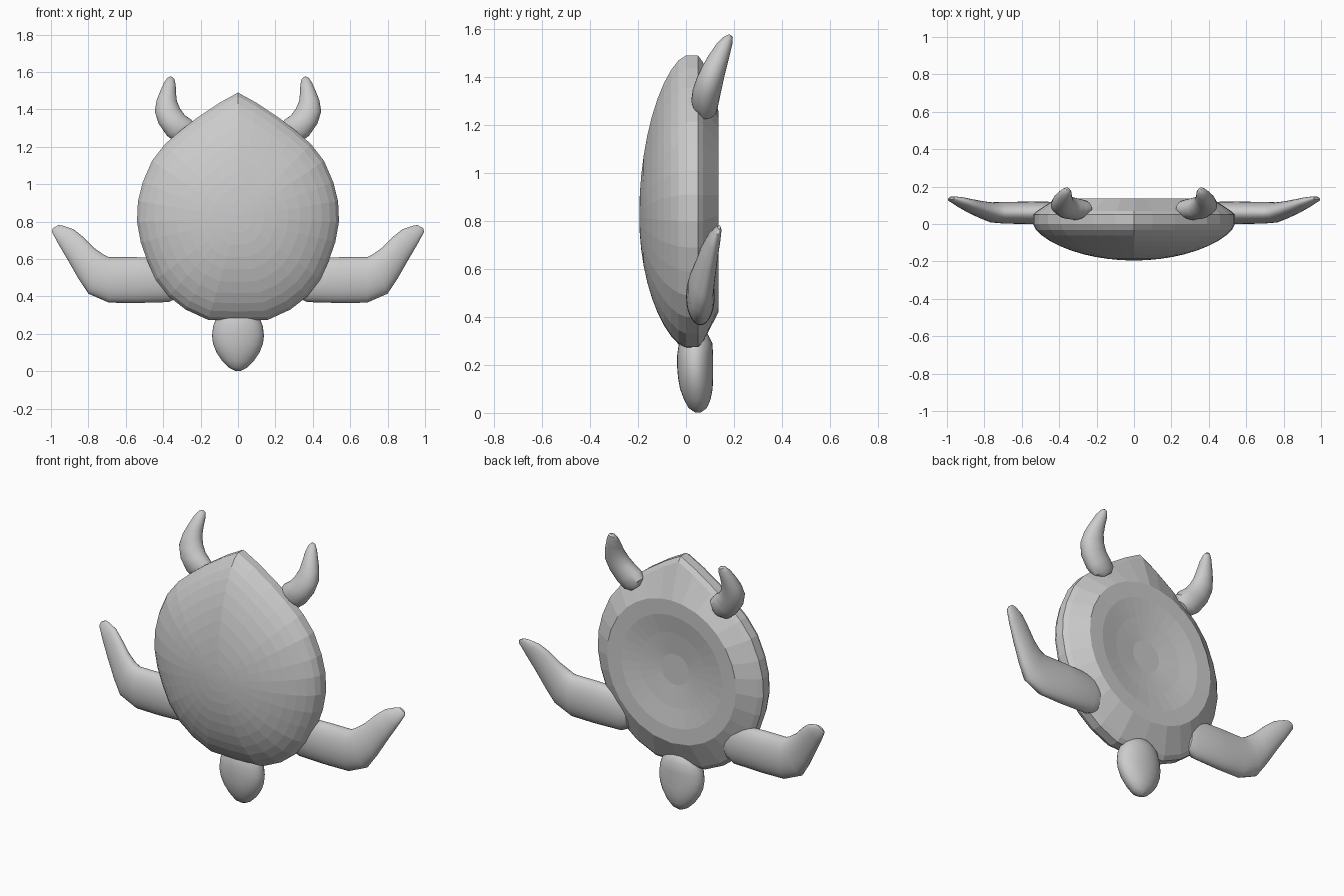
import bpy, bmesh, math
from mathutils import Vector


def skin(name, rings, smooth=True):
    """Join equal-length closed rings into a capped surface."""
    bm = bmesh.new()
    loops = [[bm.verts.new(p) for p in ring] for ring in rings]
    n = len(loops[0])
    for a, b in zip(loops, loops[1:]):
        for i in range(n):
            j = (i + 1) % n
            bm.faces.new((a[i], a[j], b[j], b[i]))
    for end in (loops[0], loops[-1]):
        mid = bm.verts.new(sum((v.co for v in end), Vector()) / n)
        for i in range(n):
            bm.faces.new((end[i], end[(i + 1) % n], mid))
    bmesh.ops.recalc_face_normals(bm, faces=bm.faces)
    mesh = bpy.data.meshes.new(name)
    bm.to_mesh(mesh)
    bm.free()
    ob = bpy.data.objects.new(name, mesh)
    bpy.context.collection.objects.link(ob)
    if smooth:
        bpy.context.view_layer.objects.active = ob
        ob.select_set(True)
        bpy.ops.object.shade_smooth_by_angle(angle=math.radians(35))
        ob.select_set(False)
    return ob


def limb(name, sections, side=1, n=28):
    """Oval sections: edge point (x, z), opposite edge (x, z), y centre, half thickness."""
    rings = []
    for x0, z0, x1, z1, y, t in sections:
        ring = []
        for i in range(n):
            a = 2 * math.pi * i / n
            c = math.cos(a) / 2
            ring.append((side * ((x0 + x1) / 2 + (x1 - x0) * c),
                         y + t * math.sin(a),
                         (z0 + z1) / 2 + (z1 - z0) * c))
        rings.append(ring)
    return skin(name, rings)


# Shell: teardrop rim, domed front and round dished underside
half = [(0, 1.49), (.10, 1.435), (.22, 1.355), (.31, 1.285), (.39, 1.215),
        (.46, 1.125), (.51, 1.01), (.535, .91), (.54, .80), (.52, .69),
        (.485, .59), (.44, .49), (.37, .40), (.28, .33), (.16, .275), (0, .27)]
rim = half + [(-x, z) for x, z in half[-2:0:-1]]
CZ = .82


def scaled(s, y):
    return [(x * s, y, CZ + (z - CZ) * s) for x, z in rim]


def disc(r, y):
    ring = []
    for x, z in rim:
        a = math.atan2(z - CZ, x)
        ring.append((r * math.cos(a), y, .84 + r * math.sin(a)))
    return ring


rings = [scaled(s, -.195 * (1 - s * s) ** .65)
         for s in (.04, .14, .26, .38, .5, .62, .73, .83, .91, .97)]
rings += [scaled(1, 0), scaled(1, .05), scaled(.96, .07)]
rings += [disc(.42, .135), disc(.33, .133), disc(.22, .115), disc(.09, .10), disc(.03, .10)]
skin("shell", rings, smooth=False)

# Head: egg pointing down
limb("head", [(-.04, .345, .04, .345, .04, .03), (-.08, .33, .08, .33, .04, .05),
              (-.115, .29, .115, .29, .04, .07), (-.133, .24, .133, .24, .038, .075),
              (-.139, .19, .139, .19, .038, .075), (-.133, .145, .133, .145, .04, .073),
              (-.115, .10, .115, .10, .043, .068), (-.085, .055, .085, .055, .047, .055),
              (-.05, .02, .05, .02, .049, .038), (-.015, .002, .015, .002, .05, .012)])

# Flippers, mirrored left and right
front = [(.30, .44, .30, .53, .06, .02), (.32, .395, .32, .58, .06, .045),
         (.37, .37, .37, .605, .06, .058), (.55, .365, .55, .61, .06, .06),
         (.69, .367, .69, .61, .06, .058), (.80, .415, .72, .625, .062, .054),
         (.85, .49, .77, .66, .075, .047), (.91, .595, .83, .72, .095, .038),
         (.96, .68, .88, .76, .115, .028), (.995, .745, .935, .778, .132, .016),
         (.99, .765, .96, .782, .138, .006)]
hind = [(.29, 1.225, .235, 1.27, .085, .025), (.335, 1.225, .225, 1.31, .082, .048),
        (.38, 1.26, .25, 1.345, .08, .058), (.425, 1.325, .285, 1.37, .088, .06),
        (.445, 1.39, .31, 1.405, .102, .057), (.435, 1.45, .327, 1.445, .12, .051),
        (.415, 1.50, .332, 1.49, .14, .043), (.395, 1.545, .333, 1.53, .16, .033),
        (.377, 1.57, .34, 1.562, .175, .02), (.362, 1.577, .352, 1.574, .18, .006)]
for side, label in ((1, "right"), (-1, "left")):
    limb(f"front_flipper_{label}", front, side)
    limb(f"hind_flipper_{label}", hind, side)
